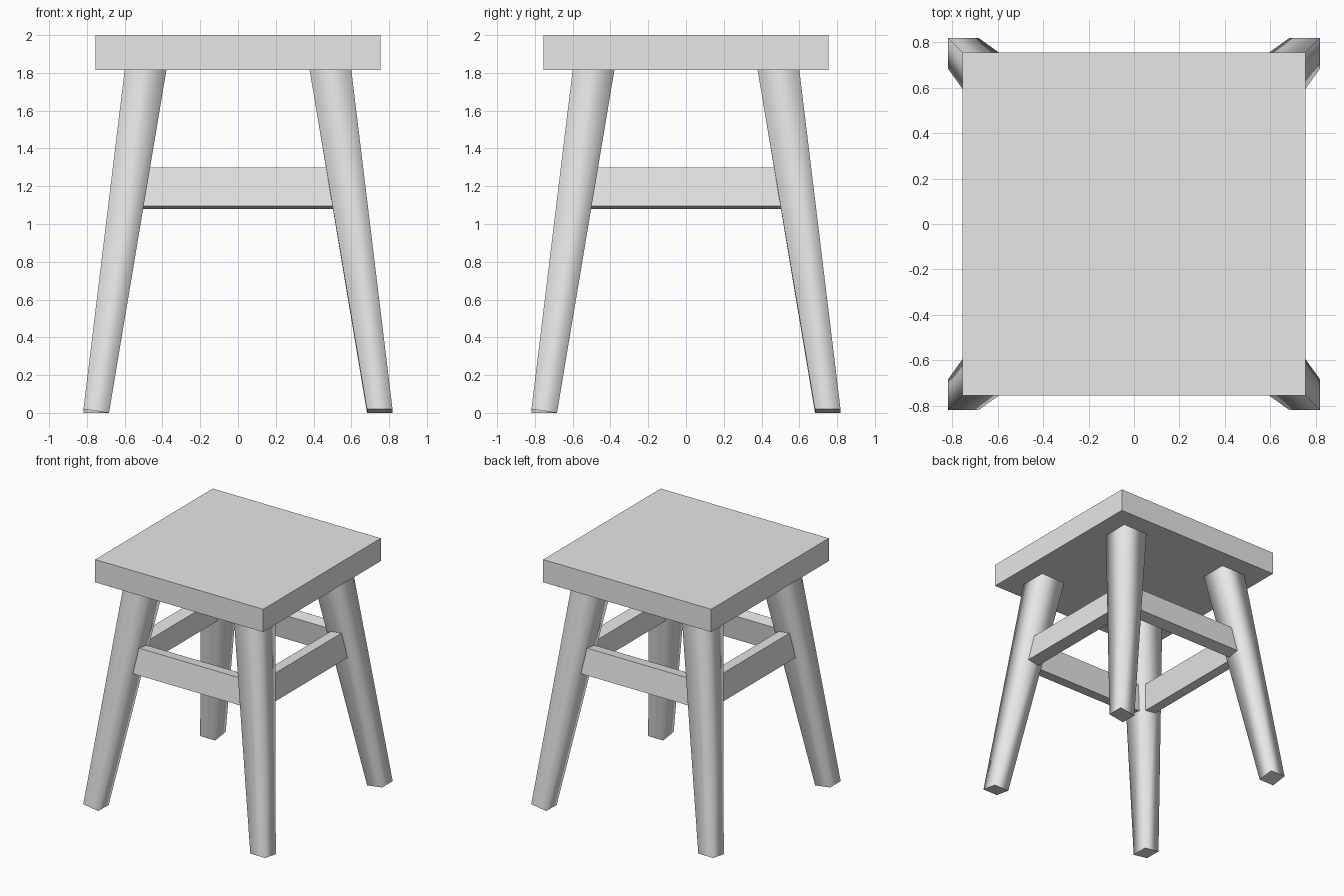
import bpy
import bmesh
from math import pi
from mathutils import Matrix, Vector

cube = bpy.data.objects.get("Cube")
if cube:
    bpy.data.objects.remove(cube, do_unlink=True)

grey = bpy.data.materials.new("plain_grey")
grey.use_nodes = True
grey.diffuse_color = (0.8, 0.8, 0.8, 1)
grey.node_tree.nodes["Principled BSDF"].inputs["Base Color"].default_value = (0.8, 0.8, 0.8, 1)


def prism(name, start, end, turn=0.0, smooth_sides=False):
    """Join two four-cornered ends into a closed bar, turned about z."""
    bm = bmesh.new()
    a = [bm.verts.new(p) for p in start]
    b = [bm.verts.new(p) for p in end]
    caps = [bm.faces.new(a), bm.faces.new(b)]
    for i in range(4):
        j = (i + 1) % 4
        side = bm.faces.new((a[i], a[j], b[j], b[i]))
        side.smooth = smooth_sides
    for cap in caps:
        for edge in cap.edges:
            edge.smooth = False
    bmesh.ops.recalc_face_normals(bm, faces=bm.faces)
    bmesh.ops.transform(bm, matrix=Matrix.Rotation(turn, 4, "Z"), verts=bm.verts)
    mesh = bpy.data.meshes.new(name)
    bm.to_mesh(mesh)
    bm.free()
    mesh.materials.append(grey)
    obj = bpy.data.objects.new(name, mesh)
    bpy.context.collection.objects.link(obj)


def square(low, high, z):
    return [Vector((x, y, z)) for x, y in
            ((low, -high), (high, -high), (high, -low), (low, -low))]


# Seat slab
half = 0.755
prism("seat", square(-half, half, 1.815), square(-half, half, 2.0))

# Splayed, tapered leg: the foot is cut square to its forward lean
foot = square(0.683, 0.818, 0.0)
for corner in foot[:2]:
    corner.z = 0.02
leg_top = square(0.375, 0.597, 1.84)

# Rail cross-section, leaning with the legs
rail_profile = ((-0.635, 1.095), (-0.605, 1.3), (-0.505, 1.286), (-0.535, 1.08))
rail_ends = [[(x, y, z) for y, z in rail_profile] for x in (-0.55, 0.55)]

# Four legs and four rails, a quarter turn apart
leg_names = ("front_left", "back_left", "back_right", "front_right")
rail_names = ("front", "left", "back", "right")
for i in range(4):
    turn = i * pi / 2
    prism(leg_names[i] + "_leg", foot, leg_top, turn, smooth_sides=True)
    prism(rail_names[i] + "_rail", *rail_ends, turn)
